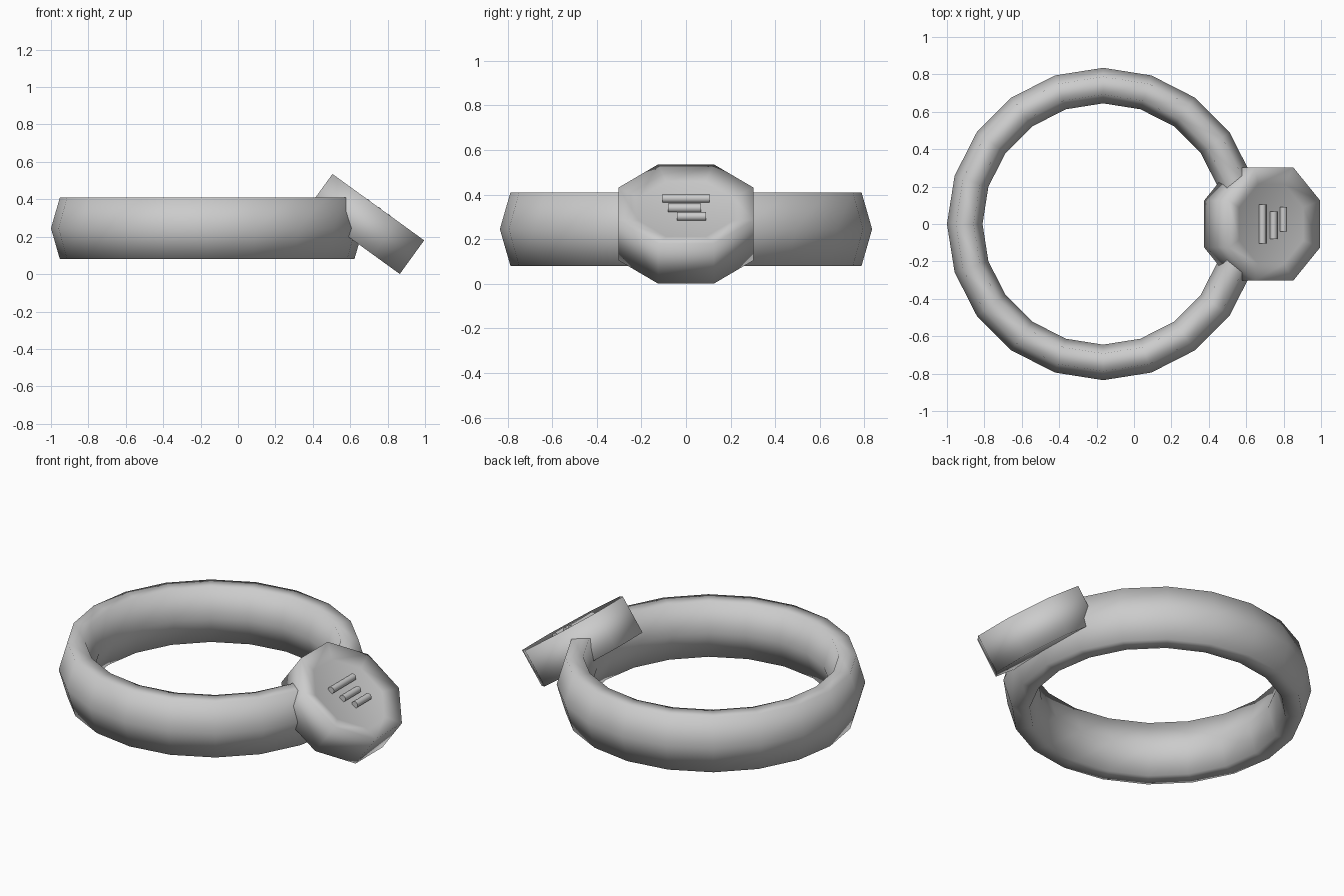
import bpy, bmesh, math
from mathutils import Matrix, Vector

if "Cube" in bpy.data.objects:
    bpy.data.objects.remove(bpy.data.objects["Cube"])

grey = bpy.data.materials.new("plain grey")
grey.diffuse_color = (0.6, 0.6, 0.6, 1)
grey.use_nodes = True
grey.node_tree.nodes["Principled BSDF"].inputs["Base Color"].default_value = grey.diffuse_color


def finish(name, bm, matrix):
    """Turn a bmesh into a smooth-shaded grey object."""
    bmesh.ops.recalc_face_normals(bm, faces=bm.faces)
    for f in bm.faces:
        f.smooth = True
    me = bpy.data.meshes.new(name)
    bm.to_mesh(me)
    bm.free()
    me.materials.append(grey)
    ob = bpy.data.objects.new(name, me)
    ob.matrix_world = matrix
    bpy.context.collection.objects.link(ob)
    return ob


def loft(bm, rings, closed):
    """Skin equal-length vertex rings; closed joins last to first, else caps."""
    loops = [[bm.verts.new(p) for p in r] for r in rings]
    n, m = len(loops), len(loops[0])
    for i in range(n if closed else n - 1):
        a, b = loops[i], loops[(i + 1) % n]
        for j in range(m):
            k = (j + 1) % m
            bm.faces.new((a[j], a[k], b[k], b[j]))
    if not closed:
        bm.faces.new(loops[0])
        bm.faces.new(loops[-1])


def circle(sides, radius, z, turn=0.0):
    return [(radius * math.cos(turn + math.tau * i / sides),
             radius * math.sin(turn + math.tau * i / sides), z)
            for i in range(sides)]


# Band: 20-sided torus with a tall six-sided section
MAJOR, MINOR = 0.74, 0.095
bm = bmesh.new()
loft(bm, [circle(20, MAJOR + MINOR * math.cos(math.tau * j / 6),
                 2 * MINOR * math.sin(math.tau * j / 6)) for j in range(6)], True)
finish("band", bm, Matrix.Translation((-0.165, 0, 0.245)))

# Tilted octagonal face plate with a shallow dished top
tilt = Matrix.Translation((0.685, 0, 0.268)) @ Matrix.Rotation(math.radians(35.9), 4, 'Y')
R = 0.3025 / math.cos(math.pi / 8)
H = 0.111
bm = bmesh.new()
loft(bm, [circle(8, R, -H, math.pi / 8), circle(8, R, H, math.pi / 8),
          circle(8, R * 0.7, H - 0.028, math.pi / 8)], False)
finish("face_plate", bm, tilt)

# Three small round bars lying in the dish
for i, (x, y0, y1) in enumerate([(-0.065, -0.105, 0.105),
                                 (0.008, -0.08, 0.067),
                                 (0.073, -0.04, 0.09)]):
    bm = bmesh.new()
    loft(bm, [circle(12, 0.02, y0), circle(12, 0.02, y1)], False)
    # sharp rims so the end caps stay flat
    for e in bm.edges:
        if abs(e.verts[0].co.z - e.verts[1].co.z) < 1e-6:
            e.smooth = False
    lay = Matrix.Translation((x, 0, 0.094)) @ Matrix.Rotation(-math.pi / 2, 4, 'X')
    finish(f"bar_{i + 1}", bm, tilt @ lay)
